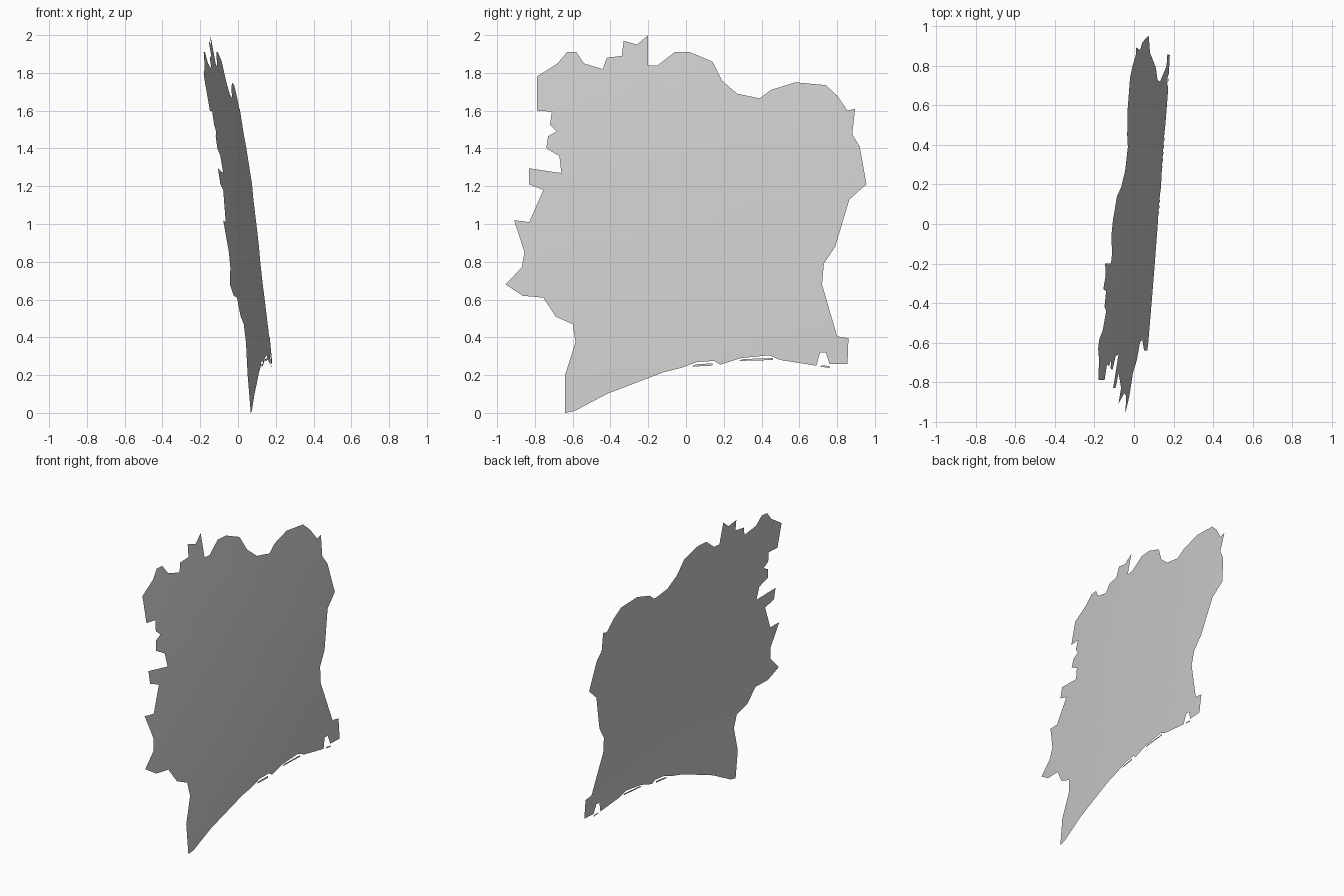
import bpy, bmesh, math
from mathutils import Vector

# The sheet is a piece of a large globe: radius and offset of the globe centre
R = 18.13
CX, CY, CZ = -17.853, 1.738, -1.378


def globe_x(y, z):
    return CX + math.sqrt(R * R - (y - CY) ** 2 - (z - CZ) ** 2)


def sheet(name, outline, step=0.2):
    """Fill a (y, z) outline, cut it into a grid and wrap it on the globe."""
    bm = bmesh.new()
    face = bm.faces.new([bm.verts.new((0, y, z)) for y, z in outline])
    face.normal_update()
    if face.normal.x < 0:
        face.normal_flip()
    bmesh.ops.triangulate(bm, faces=[face])
    for axis in (Vector((0, 1, 0)), Vector((0, 0, 1))):
        for i in range(-5, 11):
            bmesh.ops.bisect_plane(bm, geom=bm.verts[:] + bm.edges[:] + bm.faces[:],
                                   plane_co=axis * (i * step + 0.003), plane_no=axis)
    bmesh.ops.triangulate(bm, faces=bm.faces[:])
    for v in bm.verts:
        v.co.x = globe_x(v.co.y, v.co.z)
    for f in bm.faces:
        f.smooth = True
    mesh = bpy.data.meshes.new(name)
    bm.to_mesh(mesh)
    bm.free()
    obj = bpy.data.objects.new(name, mesh)
    bpy.context.collection.objects.link(obj)
    return obj


# Mainland outline: north, east, south coast, west
mainland = [
    (-.79, 1.78), (-.68, 1.85), (-.63, 1.91), (-.58, 1.91), (-.54, 1.85), (-.44, 1.82),
    (-.42, 1.88), (-.34, 1.89), (-.33, 1.97), (-.26, 1.95), (-.20, 2.0), (-.20, 1.84),
    (-.15, 1.84), (-.06, 1.91), (.02, 1.91), (.14, 1.86), (.19, 1.76), (.27, 1.69),
    (.39, 1.665), (.45, 1.71), (.58, 1.75), (.74, 1.735), (.80, 1.68), (.855, 1.6),
    (.895, 1.61), (.88, 1.475), (.92, 1.41), (.955, 1.21), (.865, 1.13), (.79, .88),
    (.73, .79), (.72, .68), (.80, .405), (.86, .395), (.855, .26), (.76, .26),
    (.74, .32), (.71, .32), (.69, .25), (.50, .28), (.44, .305), (.29, .29),
    (.18, .255), (.15, .275), (.06, .27), (-.02, .24), (-.12, .215), (-.42, .10),
    (-.59, .01), (-.64, 0), (-.64, .20), (-.585, .375), (-.60, .47), (-.69, .51),
    (-.755, .61), (-.865, .62), (-.955, .68), (-.87, .77), (-.855, .85), (-.91, 1.02),
    (-.83, 1.01), (-.755, 1.18), (-.83, 1.21), (-.83, 1.295), (-.70, 1.275), (-.66, 1.27),
    (-.67, 1.36), (-.74, 1.40), (-.73, 1.465), (-.685, 1.49), (-.72, 1.525), (-.71, 1.595),
    (-.79, 1.60)]
sheet("mainland_sheet", mainland)

# Thin sand strips along the south coast
strips = {
    "coast_strip_west": [(.03, .245), (.14, .25), (.14, .262), (.05, .257)],
    "coast_strip_middle": [(.28, .275), (.46, .28), (.46, .29), (.30, .285)],
    "coast_strip_east": [(.71, .245), (.76, .238), (.76, .248), (.72, .252)],
}
for name, outline in strips.items():
    sheet(name, outline)
